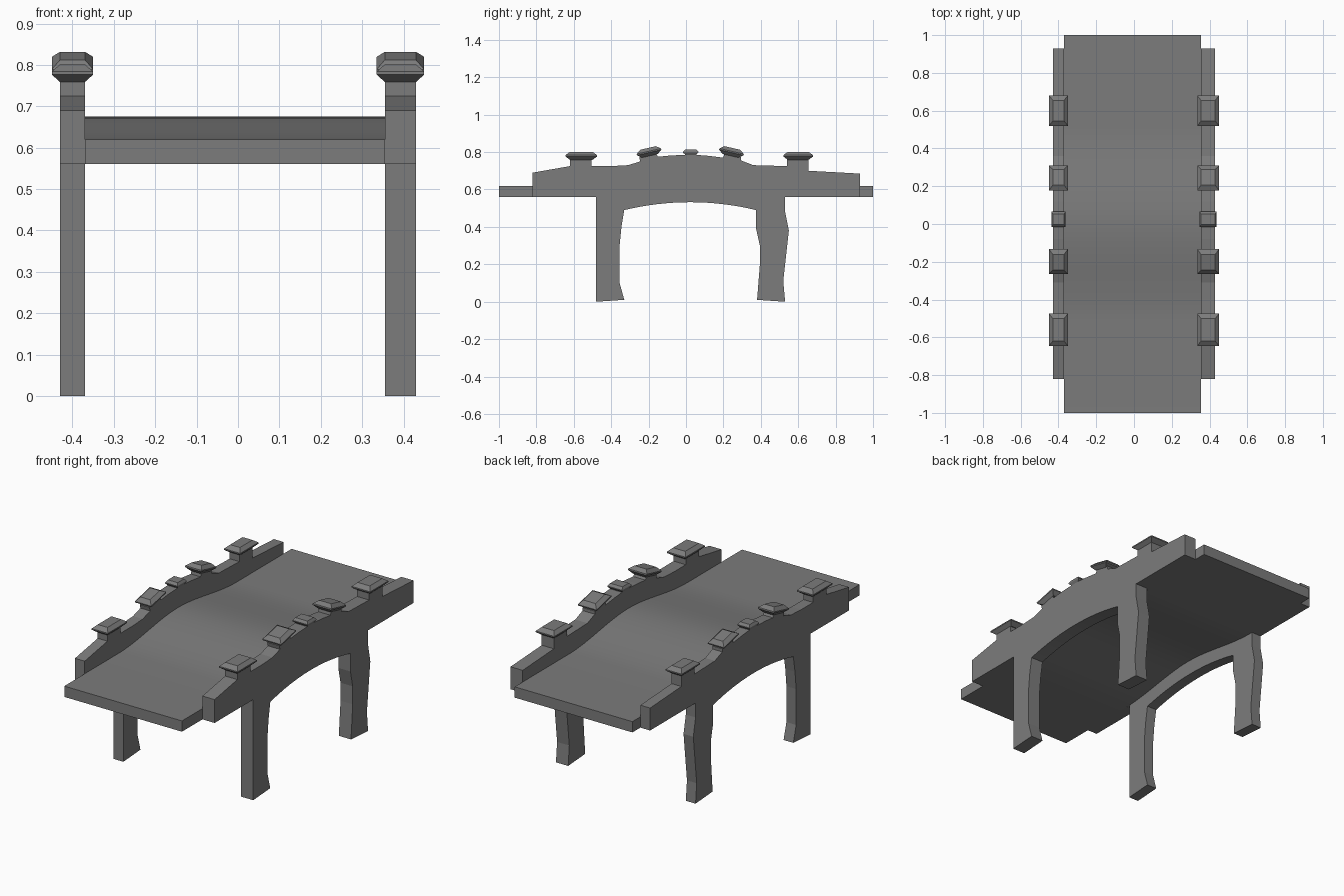
import bpy, bmesh, math
from mathutils import Matrix, Vector

cube = bpy.data.objects.get("Cube")
if cube:
    bpy.data.objects.remove(cube, do_unlink=True)

stone = bpy.data.materials.new("grey_stone")
stone.use_nodes = True
GREY = (0.2, 0.2, 0.2, 1)
stone.diffuse_color = GREY
stone.node_tree.nodes["Principled BSDF"].inputs["Base Color"].default_value = GREY


def finish(name, bm):
    bmesh.ops.recalc_face_normals(bm, faces=bm.faces)
    mesh = bpy.data.meshes.new(name)
    bm.to_mesh(mesh)
    bm.free()
    mesh.materials.append(stone)
    obj = bpy.data.objects.new(name, mesh)
    bpy.context.collection.objects.link(obj)
    return obj


def extrude_profile(name, profile, x0, x1):
    """Extrude a closed (y, z) outline from x0 to x1."""
    bm = bmesh.new()
    face = bm.faces.new([bm.verts.new((x0, y, z)) for y, z in profile])
    new = bmesh.ops.extrude_face_region(bm, geom=[face])["geom"]
    # The source face is kept as the opposite cap
    moved = [v for v in new if isinstance(v, bmesh.types.BMVert)]
    bmesh.ops.translate(bm, verts=moved, vec=(x1 - x0, 0, 0))
    return finish(name, bm)


def make_cap(name, x0, x1, y, z, half, height, tilt, lip, slope):
    """Bevelled capstone: narrow base, wide lip, narrow flat top."""
    bm = bmesh.new()
    cx, hx = (x0 + x1) / 2, (x1 - x0) / 2
    place = Matrix.Translation((cx, y, z)) @ Matrix.Rotation(math.radians(tilt), 4, "X")
    rings = []
    for level, wide in ((-0.5, 0), (-0.08, 1), (0.08, 1), (0.5, 0)):
        w = hx - (1 - wide) * lip + lip
        d = half - (1 - wide) * slope
        rings.append([bm.verts.new(place @ Vector((sx * w, sy * d, level * height)))
                      for sx, sy in ((-1, -1), (1, -1), (1, 1), (-1, 1))])
    bm.faces.new(rings[0])
    bm.faces.new(rings[-1])
    for a, b in zip(rings, rings[1:]):
        for i in range(4):
            j = (i + 1) % 4
            bm.faces.new((a[i], a[j], b[j], b[i]))
    return finish(name, bm)


# Humped deck of constant thickness
def deck_top(y):
    t = max(0, 1 - abs(y) / 0.52)
    return 0.62 + 0.055 * t * t * (3 - 2 * t)


stations = [-1] + [-0.52 + 0.04 * i for i in range(27)] + [1]
top = [(y, deck_top(y)) for y in stations]
under = [(y, z - 0.06) for y, z in reversed(top)]
deck = extrude_profile("deck", top + under, -0.37, 0.355)
bpy.ops.object.select_all(action="DESELECT")
deck.select_set(True)
bpy.context.view_layer.objects.active = deck
bpy.ops.object.shade_smooth_by_angle()

# Side wall outline: parapet with post stubs, uneven legs and a shallow arch
parapet = [
    (-.82, .56), (-.82, .69), (-.62, .725), (-.62, .762), (-.505, .762), (-.505, .725),
    (-.4, .725), (-.31, .73), (-.245, .75), (-.25, .772), (-.16, .792), (-.15, .775),
    (-.08, .782), (-.005, .785), (-.005, .79), (.055, .79), (.055, .785), (.12, .78),
    (.2, .77), (.205, .792), (.295, .772), (.295, .755), (.36, .73), (.54, .725),
    (.54, .762), (.655, .762), (.655, .7), (.93, .685), (.93, .56)]
back_leg = [(.53, .56), (.53, .48), (.55, .38), (.52, .11), (.53, 0),
            (.38, .01), (.395, .2), (.395, .3), (.375, .39)]
arch = []
for i in range(17):
    u = i / 8 - 1
    arch.append((0.0225 - 0.3525 * u, 0.49 + 0.042 * (1 - u * u)))
front_leg = [(-.345, .4), (-.355, .3), (-.355, .1), (-.33, .01), (-.48, 0), (-.48, .56)]
outline = parapet + back_leg + arch + front_leg

# Capstones: name, y, z, half length, height, tilt, lip, slope
caps = [
    ("front_end", -.56, .78, .085, .043, 0, .02, .025),
    ("front_slope", -.198, .801, .067, .043, 13, .02, .024),
    ("crown", .025, .8, .041, .03, 0, .008, .013),
    ("back_slope", .243, .801, .067, .043, -13, .02, .024),
    ("back_end", .6, .78, .08, .043, 0, .02, .025)]

for side, x0, x1 in (("right", -.43, -.37), ("left", .355, .43)):
    extrude_profile(side + "_wall", outline, x0, x1)
    for label, *dims in caps:
        make_cap(f"{side}_{label}_cap", x0, x1, *dims)
